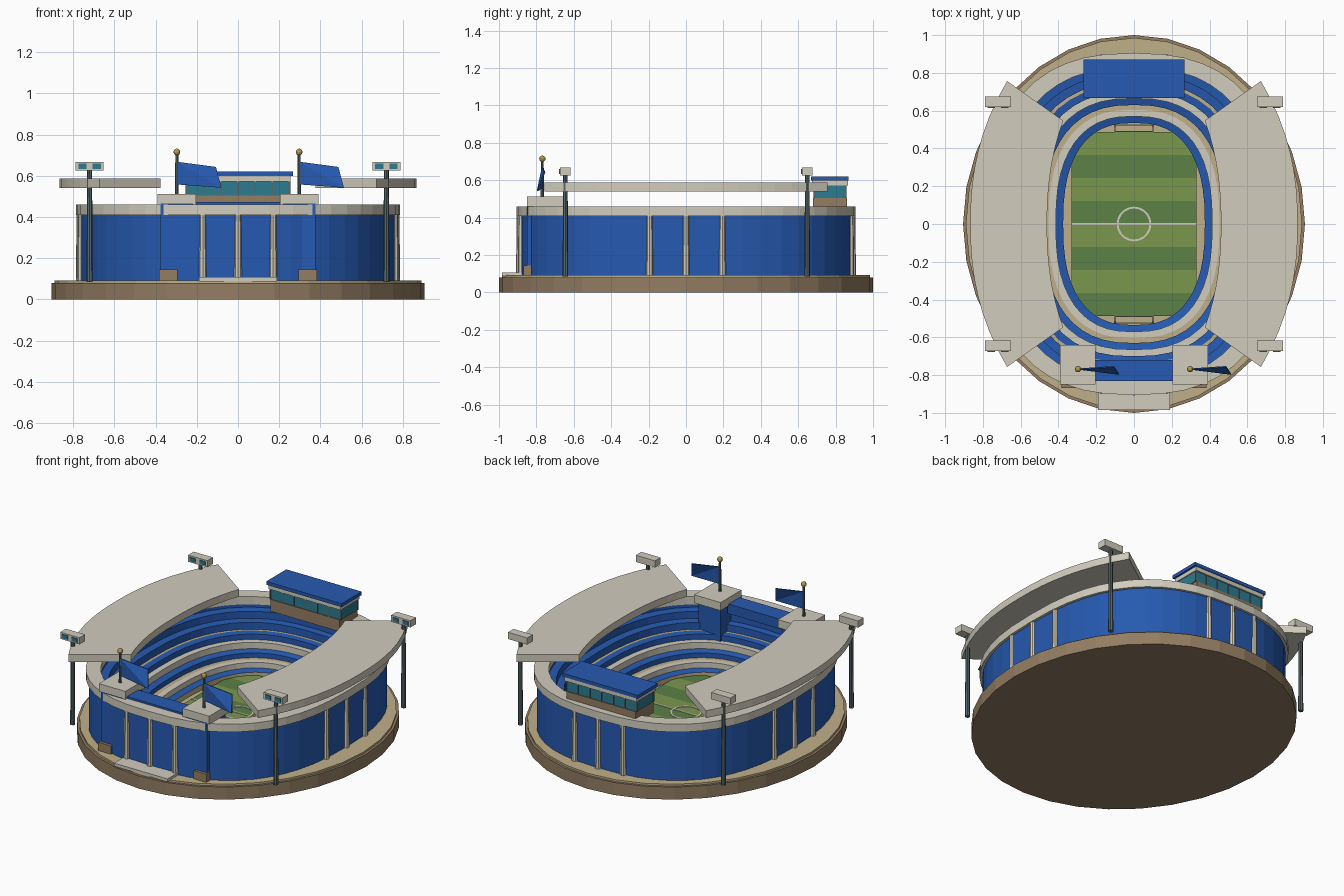
import bpy, bmesh
from math import sin, cos, pi, radians
from mathutils import Matrix, Vector

if "Cube" in bpy.data.objects:
    bpy.data.objects.remove(bpy.data.objects["Cube"])


def material(name, r, g, b):
    m = bpy.data.materials.new(name)
    m.diffuse_color = tuple((c / 255) ** 2.2 for c in (r, g, b)) + (1,)
    m.use_nodes = True
    m.node_tree.nodes["Principled BSDF"].inputs["Base Color"].default_value = m.diffuse_color
    return m


BLUE = material("blue", 42, 90, 175)
STONE = material("stone", 208, 203, 188)
TAN = material("tan", 190, 174, 136)
BROWN = material("brown", 146, 124, 98)
TEAL = material("teal", 48, 122, 142)
STEEL = material("steel", 88, 104, 106)
GOLD = material("gold", 184, 150, 84)
GRASS = [material("grass_dark", 92, 128, 72), material("grass_light", 122, 150, 80)]


def finish(bm, name, *mats):
    bmesh.ops.recalc_face_normals(bm, faces=bm.faces)
    me = bpy.data.meshes.new(name)
    bm.to_mesh(me)
    bm.free()
    for m in mats:
        me.materials.append(m)
    ob = bpy.data.objects.new(name, me)
    bpy.context.collection.objects.link(ob)
    return ob


def box(name, x0, x1, y0, y1, z0, z1, mat):
    bm = bmesh.new()
    m = Matrix.Translation(((x0 + x1) / 2, (y0 + y1) / 2, (z0 + z1) / 2))
    bmesh.ops.create_cube(bm, size=1, matrix=m @ Matrix.Diagonal((x1 - x0, y1 - y0, z1 - z0, 1)))
    return finish(bm, name, mat)


def rod(name, p, q, r0, r1, mat, sides=8):
    p, q = Vector(p), Vector(q)
    bm = bmesh.new()
    rot = (q - p).to_track_quat('Z', 'Y').to_matrix().to_4x4()
    bmesh.ops.create_cone(bm, cap_ends=True, segments=sides, radius1=r0, radius2=r1,
                          depth=(q - p).length, matrix=Matrix.Translation((p + q) / 2) @ rot)
    return finish(bm, name, mat)


def oval(b, t, n=2.5):
    # point on a rounded oval whose half length is b
    a = 0.375 + (b - 0.535) * 1.108
    c, s = cos(t), sin(t)
    e = 2 / n
    return (a * abs(c) ** e * (1 if c > 0 else -1), b * abs(s) ** e * (1 if s > 0 else -1))


def ring(name, profile, mats, ids=None, point=oval, sides=48):
    # closed (radius, z) profile swept round the oval
    bm = bmesh.new()
    rows = [[bm.verts.new((*point(b, 2 * pi * i / sides), z)) for b, z in profile] for i in range(sides)]
    k = len(profile)
    for i in range(sides):
        r, s = rows[i], rows[(i + 1) % sides]
        for j in range(k):
            f = bm.faces.new((r[j], s[j], s[(j + 1) % k], r[(j + 1) % k]))
            f.material_index = ids[j] if ids else 0
    return finish(bm, name, *mats)


def disc(name, rx, ry, z0, z1, mat, sides=32):
    bm = bmesh.new()
    bmesh.ops.create_cone(bm, cap_ends=True, segments=sides, radius1=1, radius2=1, depth=1,
                          matrix=Matrix.Translation((0, 0, (z0 + z1) / 2)) @ Matrix.Diagonal((rx, ry, z1 - z0, 1)))
    return finish(bm, name, mat)


# ground plinth
disc("base", 0.905, 1.0, 0, 0.08, BROWN)
disc("ground", 0.89, 0.985, 0.08, 0.092, TAN)

# pitch stripes, halfway line, centre circle
for i in range(8):
    y = -0.488 + i * 0.122
    box(f"pitch_stripe_{i}", -0.33, 0.33, y, y + 0.122, 0.092, 0.105, GRASS[i % 2])
box("halfway_line", -0.33, 0.33, -0.005, 0.005, 0.1, 0.108, STONE)
ring("centre_circle", [(0.082, 0.1), (0.092, 0.1), (0.092, 0.108), (0.082, 0.108)], [STONE],
     point=lambda r, t: (r * cos(t), r * sin(t)), sides=20)

# goals
for s, side in ((-1, "front"), (1, "back")):
    y, yb = s * 0.49, s * 0.525
    for x in (-0.1, 0.1):
        rod(f"{side}_goal_post", (x, y, 0.09), (x, y, 0.16), 0.004, 0.004, STONE, 6)
        rod(f"{side}_goal_stay", (x, y, 0.16), (x, yb, 0.1), 0.003, 0.003, STONE, 6)
    rod(f"{side}_goal_bar", (-0.1, y, 0.16), (0.1, y, 0.16), 0.004, 0.004, STONE, 6)
    rod(f"{side}_goal_back_bar", (-0.1, yb, 0.1), (0.1, yb, 0.1), 0.003, 0.003, STONE, 6)

# stepped seating bowl: each entry is (radius, z, colour of the strip that follows)
B, S, T = 0, 1, 2
steps = [(0.535, 0.09, T), (0.535, 0.125, B), (0.57, 0.135, S), (0.57, 0.17, S), (0.605, 0.17, T),
         (0.63, 0.17, B), (0.63, 0.2, B), (0.665, 0.21, S), (0.665, 0.25, S), (0.70, 0.25, B),
         (0.70, 0.285, B), (0.735, 0.29, T), (0.75, 0.29, B), (0.75, 0.335, B), (0.79, 0.34, B),
         (0.79, 0.385, B), (0.832, 0.39, B), (0.832, 0.09, T)]
ring("seating_bowl", [s[:2] for s in steps], [BLUE, STONE, TAN], [s[2] for s in steps])

# outer wall and rim
ring("outer_wall", [(0.832, 0.09), (0.89, 0.09), (0.89, 0.415), (0.832, 0.415)], [BLUE])
ring("wall_rim", [(0.828, 0.41), (0.905, 0.41), (0.905, 0.46), (0.828, 0.46)], [STONE])

# wall columns, three on every side
for s in (-1, 1):
    for d in (-0.18, 0, 0.18):
        y = 0.89 * (1 - abs(d / 0.768) ** 2.5) ** 0.4 * s
        x = 0.768 * (1 - abs(d * 1.08 / 0.89) ** 2.5) ** 0.4 * s
        rod("end_column", (d * 0.95, y, 0.09), (d * 0.95, y, 0.415), 0.019, 0.015, STONE)
        rod("side_column", (x, d * 1.08, 0.09), (x, d * 1.08, 0.415), 0.019, 0.015, STONE)

# curved side roofs
for s, side in ((-1, "left"), (1, "right")):
    bm = bmesh.new()
    n, rows = 16, []
    for i in range(n + 1):
        u = -1 + 2 * i / n
        xi, xo = 0.46 - 0.085 * abs(u) ** 2.3, 0.867 - 0.195 * abs(u) ** 2.3
        rows.append([bm.verts.new((s * x, u * y, z)) for x, y, z in
                     ((xi, 0.547, 0.54), (xo, 0.757, 0.54), (xo, 0.757, 0.587), (xi, 0.547, 0.587))])
    for r, q in zip(rows, rows[1:]):
        for j in range(4):
            bm.faces.new((r[j], q[j], q[(j + 1) % 4], r[(j + 1) % 4]))
    bm.faces.new(rows[0])
    bm.faces.new(rows[-1])
    finish(bm, f"{side}_roof", STONE)

# floodlights
for x in (-0.72, 0.72):
    for y in (-0.645, 0.648):
        rod("floodlight_mast", (x, y, 0.085), (x, y, 0.63), 0.015, 0.012, STEEL)
        box("floodlight_head", x - 0.068, x + 0.068, y - 0.028, y + 0.028, 0.625, 0.668, STONE)
        for d in (-0.035, 0.035):
            box("floodlight_lamp", x + d - 0.02, x + d + 0.02, y - 0.033, y - 0.02, 0.634, 0.659, TEAL)

# gate towers with doors, flagpoles and flags
for s, side in ((-1, "left"), (1, "right")):
    x = s * 0.297
    box(f"{side}_tower", x - 0.078, x + 0.078, -0.85, -0.66, 0.09, 0.465, BLUE)
    box(f"{side}_tower_cap", x - 0.094, x + 0.094, -0.85, -0.64, 0.46, 0.512, STONE)
    xd = s * 0.338
    box(f"{side}_door", xd - 0.045, xd + 0.045, -0.868, -0.83, 0.09, 0.145, BROWN)
    rod(f"{side}_flagpole", (x, -0.768, 0.51), (x, -0.768, 0.71), 0.009, 0.007, STEEL)
    bm = bmesh.new()
    bmesh.ops.create_uvsphere(bm, u_segments=10, v_segments=6, radius=0.017,
                              matrix=Matrix.Translation((x, -0.768, 0.715)))
    finish(bm, f"{side}_pole_ball", GOLD)
    bm = bmesh.new()
    edge = [(0, -0.768, 0.668), (0.19, -0.755, 0.643), (0.217, -0.795, 0.542), (0, -0.768, 0.558)]
    f, g = [[bm.verts.new((x + dx, y + t, z)) for dx, y, z in edge] for t in (-0.003, 0.003)]
    for q in (f, g):
        bm.faces.new((q[0], q[1], q[2]))
        bm.faces.new((q[0], q[2], q[3]))
    for j in range(4):
        bm.faces.new((f[j], f[(j + 1) % 4], g[(j + 1) % 4], g[j]))
    finish(bm, f"{side}_flag", BLUE)
box("gate_beam", -0.21, 0.21, -0.832, -0.72, 0.41, 0.472, BLUE)
box("entrance_step", -0.19, 0.19, -0.985, -0.87, 0.088, 0.108, STONE)

# press box over the back stand
box("press_box_base", -0.245, 0.245, 0.68, 0.86, 0.43, 0.505, BROWN)
box("press_box_glass", -0.25, 0.25, 0.685, 0.855, 0.505, 0.575, TEAL)
for i in range(7):
    x = -0.25 + i * 0.5 / 6
    for y in (0.685, 0.855):
        box("press_box_mullion", x - 0.004, x + 0.004, y - 0.004, y + 0.004, 0.505, 0.575, STEEL)
box("press_box_fascia", -0.255, 0.255, 0.675, 0.865, 0.572, 0.6, STONE)
box("press_box_roof", -0.267, 0.267, 0.668, 0.87, 0.598, 0.62, BLUE)
